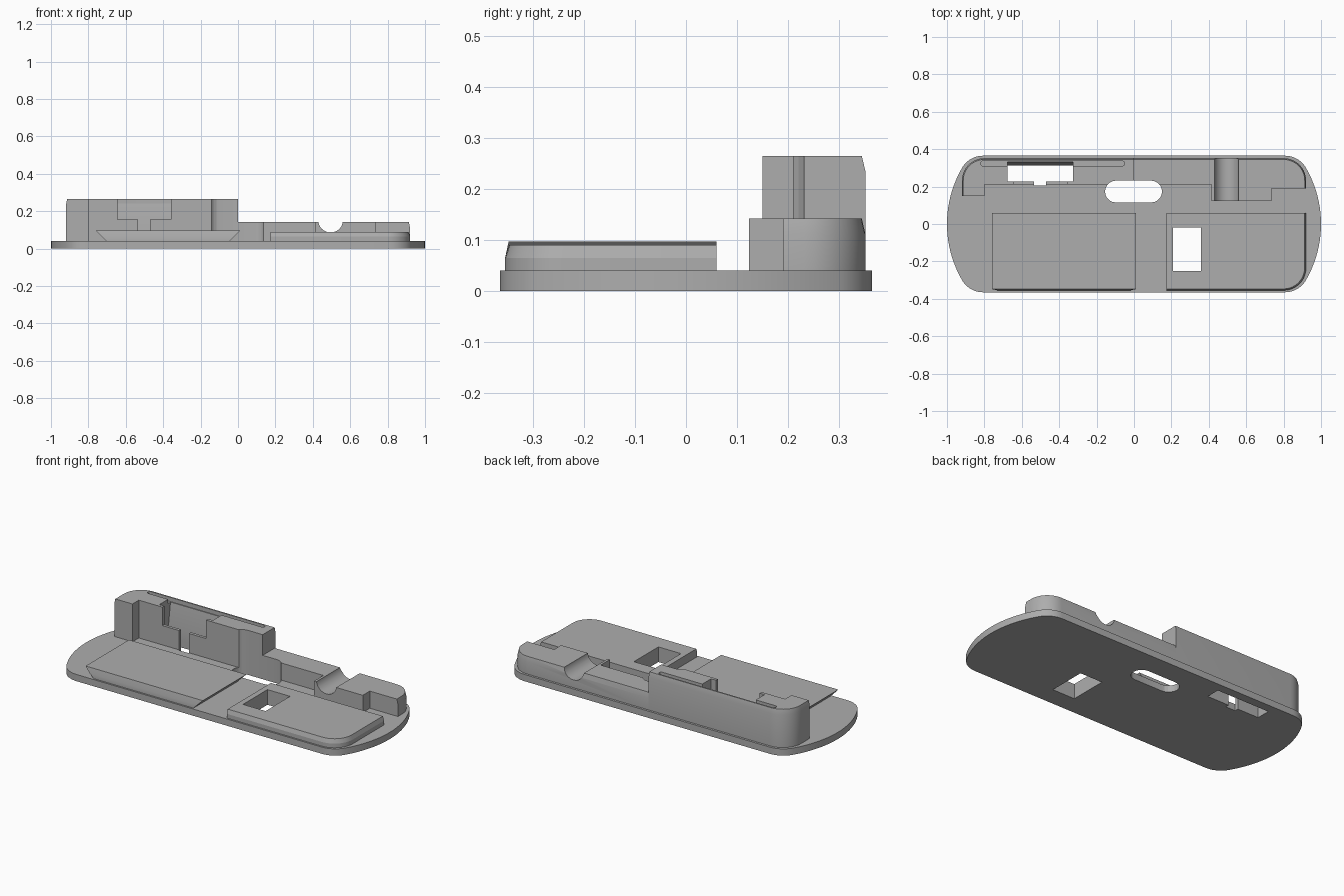
import bpy
import bmesh
from math import cos, sin, radians

if "Cube" in bpy.data.objects:
    bpy.data.objects.remove(bpy.data.objects["Cube"], do_unlink=True)

GREY = (0.42, 0.42, 0.42, 1)
grey = bpy.data.materials.new("plain grey")
grey.use_nodes = True
grey.diffuse_color = GREY
shader = grey.node_tree.nodes["Principled BSDF"]
shader.inputs["Base Color"].default_value = GREY
shader.inputs["Roughness"].default_value = 0.7


def arc(cx, cy, r, start, end, steps=10):
    angles = [radians(start + (end - start) * k / steps) for k in range(steps + 1)]
    return [(cx + r * cos(a), cy + r * sin(a)) for a in angles]


def loft(name, rings):
    """Solid through matching rings of 3D points, capped at both ends."""
    bm = bmesh.new()
    loops = [[bm.verts.new(p) for p in ring] for ring in rings]
    n = len(loops[0])
    for a, b in zip(loops, loops[1:]):
        for k in range(n):
            bm.faces.new((a[k], a[(k + 1) % n], b[(k + 1) % n], b[k]))
    bm.faces.new(loops[0][::-1])
    bm.faces.new(loops[-1])
    bmesh.ops.recalc_face_normals(bm, faces=bm.faces)
    mesh = bpy.data.meshes.new(name)
    bm.to_mesh(mesh)
    bm.free()
    mesh.materials.append(grey)
    obj = bpy.data.objects.new(name, mesh)
    bpy.context.collection.objects.link(obj)
    return obj


def stack(name, outline, levels):
    """Upright solid; outline(inset) is drawn at each (z, inset) level."""
    return loft(name, [[(x, y, z) for x, y in outline(i)] for z, i in levels])


def box(name, x0, x1, y0, y1, z0, z1):
    pts = [(x0, y0), (x1, y0), (x1, y1), (x0, y1)]
    return stack(name, lambda i: pts, [(z0, 0), (z1, 0)])


def slot(name, x0, x1, y0, y1, z0, z1):
    r, cy = (y1 - y0) / 2, (y0 + y1) / 2
    pts = arc(x1 - r, cy, r, -90, 90) + arc(x0 + r, cy, r, 90, 270)
    return stack(name, lambda i: pts, [(z0, 0), (z1, 0)])


def combine(obj, other, operation):
    mod = obj.modifiers.new(operation.lower(), "BOOLEAN")
    mod.operation, mod.solver, mod.object = operation, "EXACT", other
    bpy.context.view_layer.objects.active = obj
    bpy.ops.object.modifier_apply(modifier=mod.name)


# Base plate: bowed ends blended into straight long sides
def base_outline(i):
    quarter = arc(0.4, 0, 0.6, 0, 30) + arc(0.807, 0.235, 0.13, 30, 90)[1:]
    half = quarter + [(-x, y) for x, y in quarter[::-1]]
    return half + [(x, -y) for x, y in half[-2:0:-1]]


# Rear walls: the tall one on the right half, the low one on the left half
def tall_outline(i):
    return ([(-0.92 + i, 0.15), (-0.8, 0.15), (-0.8, 0.21), (0, 0.21), (0, 0.352 - i)]
            + arc(-0.8, 0.232, 0.12 - i, 90, 180))


def low_outline(i):
    return ([(0, 0.21), (0.415, 0.21), (0.415, 0.124), (0.735, 0.124),
             (0.735, 0.19), (0.92 - i, 0.19)]
            + arc(0.8, 0.232, 0.12 - i, 0, 90) + [(0, 0.352 - i)])


# Front pads
def left_pad_outline(i):
    return ([(0.175, 0.06), (0.175, -0.355 + i)]
            + arc(0.8, -0.235, 0.12 - i, -90, 0) + [(0.92 - i, 0.06)])


def undercut_ring(z, front):
    s = 0.097 - z
    x0, x1 = -0.76 + s, 0.012 - s
    return [(x0, front, z), (x1, front, z), (x1, 0.06, z), (x0, 0.06, z)]


base = stack("base_plate", base_outline, [(0, 0), (0.04, 0)])
wall = stack("tall_rear_wall", tall_outline, [(0.04, 0), (0.235, 0), (0.265, 0.007)])
low_wall = stack("low_rear_wall", low_outline, [(0.04, 0), (0.112, 0), (0.142, 0.007)])
left_pad = stack("left_front_pad", left_pad_outline, [(0.04, 0), (0.065, 0), (0.09, 0.008)])
right_pad = loft("right_front_pad", [undercut_ring(0.04, -0.355),
                                     undercut_ring(0.065, -0.355),
                                     undercut_ring(0.097, -0.348)])

# Openings: pill slot, square hole, pocket, window with stem, thin slit, groove
pocket_profile = [(0.228, -0.1), (0.312, -0.1), (0.312, 0.1),
                  (0.332, 0.24), (0.332, 0.3), (0.228, 0.3)]
groove_profile = arc(0.495, 0.152, 0.066, 180, 360, 16) + [(0.561, 0.3), (0.429, 0.3)]
pill = slot("pill_cutter", -0.155, 0.15, 0.115, 0.232, -0.1, 0.4)
square = box("square_cutter", 0.208, 0.357, -0.25, -0.02, -0.1, 0.3)
pocket = loft("pocket_cutter", [[(x, y, z) for y, z in pocket_profile]
                                for x in (-0.677, -0.325)])
window = box("window_cutter", -0.645, -0.357, 0.18, 0.25, 0.155, 0.32)
stem = box("stem_cutter", -0.535, -0.47, 0.205, 0.25, -0.1, 0.17)
slit = slot("slit_cutter", -0.82, -0.05, 0.31, 0.337, 0.24, 0.32)
groove = loft("groove_cutter", [[(x, y, z) for x, z in groove_profile]
                                for y in (0.05, 0.45)])

cuts = [(base, (pill, square, pocket, stem)),
        (wall, (pill, pocket, window, stem, slit)),
        (low_wall, (pill, groove)),
        (left_pad, (square,))]
for part, cutters in cuts:
    for cutter in cutters:
        combine(part, cutter, "DIFFERENCE")
for cutter in (pill, square, pocket, window, stem, slit, groove):
    bpy.data.objects.remove(cutter, do_unlink=True)

# Smooth the rounded corners and keep the edges crisp
bpy.ops.object.select_all(action="DESELECT")
for part in (base, wall, low_wall, left_pad, right_pad):
    part.select_set(True)
bpy.context.view_layer.objects.active = base
bpy.ops.object.shade_smooth_by_angle(angle=radians(14))
